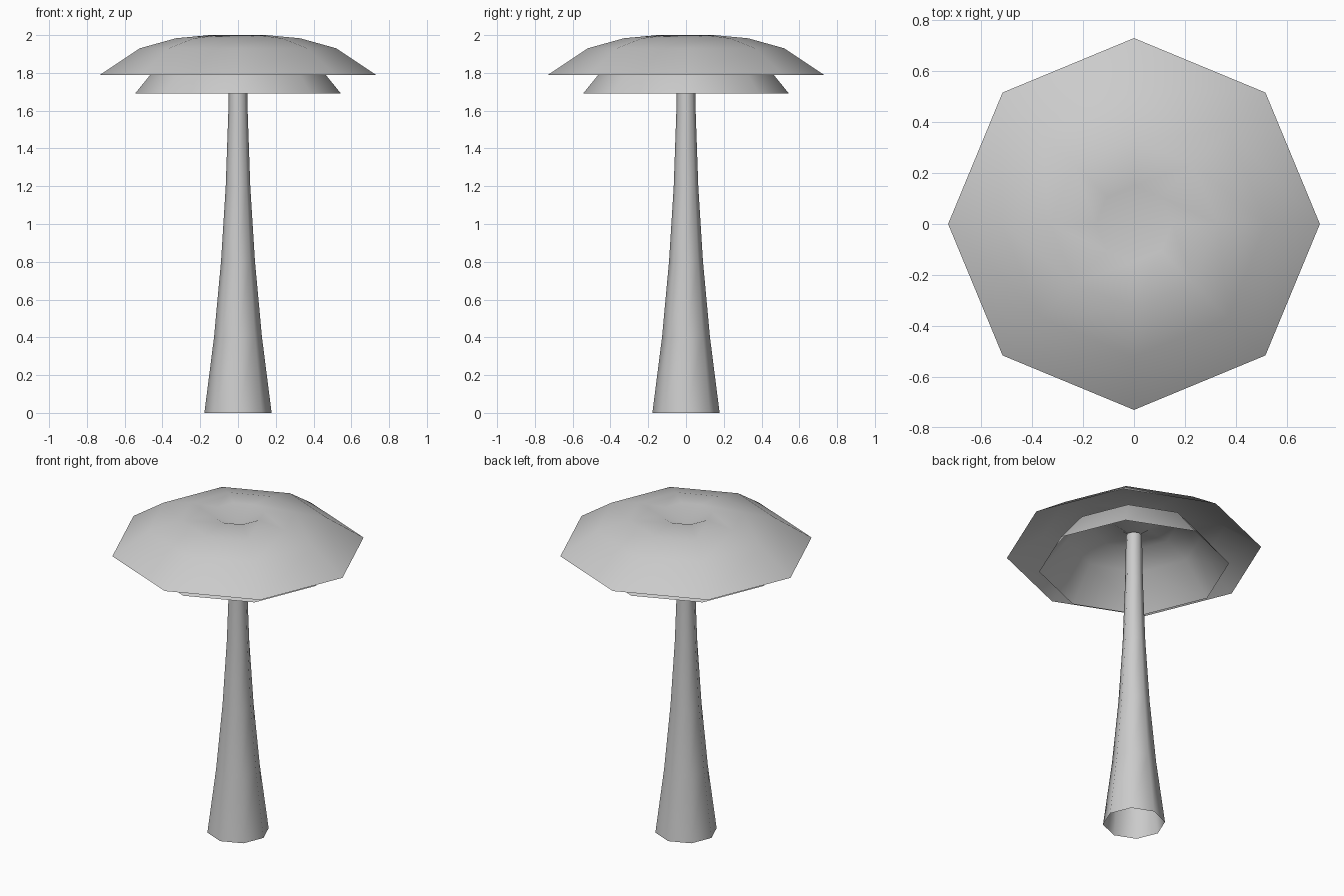
import bpy, bmesh, math

if "Cube" in bpy.data.objects:
    bpy.data.objects.remove(bpy.data.objects["Cube"])

SIDES = 8
grey = bpy.data.materials.new("plain grey")
grey.diffuse_color = (0.6, 0.6, 0.6, 1)
grey.use_nodes = True
grey.node_tree.nodes["Principled BSDF"].inputs["Base Color"].default_value = grey.diffuse_color


def lathe(name, profile):
    """Open eight-sided shell from (radius, height) points; radius 0 closes to a point."""
    bm = bmesh.new()
    rings = []
    for r, z in profile:
        if r == 0:
            rings.append([bm.verts.new((0, 0, z))] * SIDES)
        else:
            rings.append([bm.verts.new((r * math.cos(math.tau * i / SIDES),
                                        r * math.sin(math.tau * i / SIDES), z))
                          for i in range(SIDES)])
    for low, high in zip(rings, rings[1:]):
        for i in range(SIDES):
            j = (i + 1) % SIDES
            corners = [low[i], low[j], high[j], high[i]]
            face = bm.faces.new(list(dict.fromkeys(corners)))
            face.smooth = True
    mesh = bpy.data.meshes.new(name)
    bm.to_mesh(mesh)
    bm.free()
    mesh.materials.append(grey)
    obj = bpy.data.objects.new(name, mesh)
    bpy.context.collection.objects.link(obj)
    return obj


# Upper cap: shallow dome with a dimple in the middle
cap = [(0.73, 1.79), (0.52, 1.93), (0.33, 1.983), (0.15, 2.0), (0, 1.935)]
lathe("upper_cap", cap)

# Lower cap: narrower, steeper version of the same dome
lathe("lower_cap", [(r * 0.747, 1.69 + (z - 1.79) * 1.38) for r, z in cap])

# Tapered hollow stem, open at the foot
lathe("stem", [(0.178, 0), (0.127, 0.4), (0.09, 0.8), (0.065, 1.2),
               (0.051, 1.6), (0.046, 1.9)])
